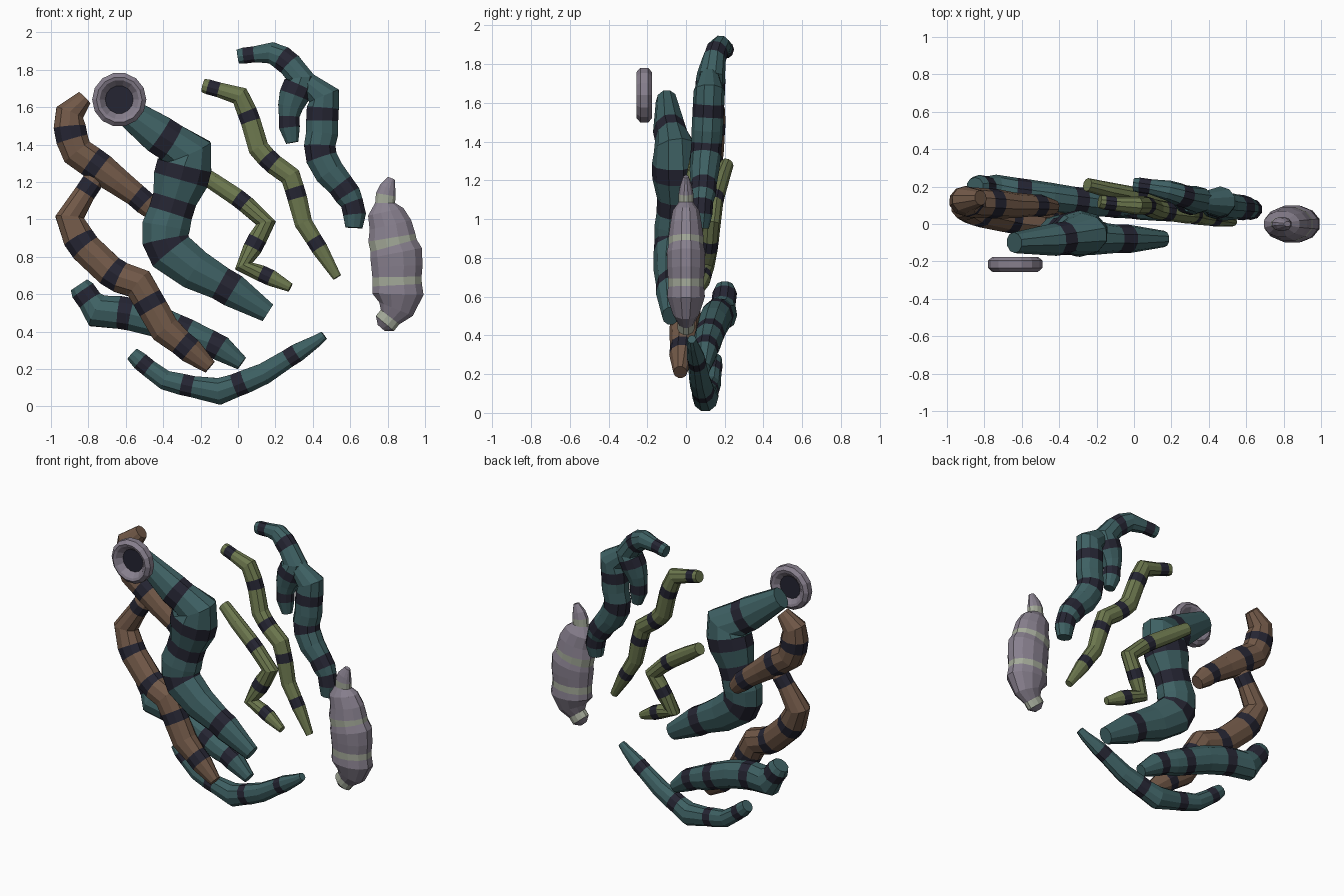
import bpy, bmesh, math
from mathutils import Vector


def material(name, rgb):
    m = bpy.data.materials.new(name)
    m.diffuse_color = (*rgb, 1)
    return m


TEAL = material("teal", (0.048, 0.118, 0.125))
DARK = material("dark_band", (0.018, 0.018, 0.032))
BROWN = material("brown", (0.165, 0.098, 0.064))
OLIVE = material("olive", (0.15, 0.185, 0.076))
LAVENDER = material("lavender", (0.245, 0.215, 0.27))
PALE = material("pale_band", (0.37, 0.40, 0.32))


def finish(bm, name, mats):
    bmesh.ops.recalc_face_normals(bm, faces=bm.faces)
    me = bpy.data.meshes.new(name)
    bm.to_mesh(me)
    bm.free()
    for m in mats:
        me.materials.append(m)
    ob = bpy.data.objects.new(name, me)
    bpy.context.collection.objects.link(ob)
    return ob


def bridge(bm, a, b, mat):
    n = len(a)
    for i in range(n):
        f = bm.faces.new((a[i], a[(i + 1) % n], b[(i + 1) % n], b[i]))
        f.material_index = mat


def tube(name, pts, bands, color, half=0.035, band_color=DARK, depth=0.9, sides=10):
    """Tapered tube through (x, y, z, radius); listed points become bands."""
    path = []  # position, radius, material of the following section
    for i, p in enumerate(pts):
        c = Vector(p[:3])
        if i not in bands:
            path.append((c, p[3], 0))
            continue
        before = (Vector(pts[i - 1][:3]) - c).normalized()
        after = (Vector(pts[i + 1][:3]) - c).normalized()
        path += [(c + before * half, p[3], 1), (c + after * half, p[3], 0)]
    bm = bmesh.new()
    rings = []
    last = len(path) - 1
    for i, (c, r, _) in enumerate(path):
        t = Vector()
        if i > 0:
            t += (c - path[i - 1][0]).normalized()
        if i < last:
            t += (path[i + 1][0] - c).normalized()
        t.normalize()
        side = t.cross(Vector((0, 1, 0))).normalized()
        up = side.cross(t)
        angles = [2 * math.pi * (k + 0.5) / sides for k in range(sides)]
        rings.append([bm.verts.new(c + side * r * math.cos(a) + up * r * depth * math.sin(a))
                      for a in angles])
    for i in range(last):
        bridge(bm, rings[i], rings[i + 1], path[i][2])
    bm.faces.new(rings[0])
    bm.faces.new(rings[-1])
    return finish(bm, name, (color, band_color))


# Large teal tentacle in front
tube("large_front_tentacle", [
    (-.64, -.10, 1.61, .07), (-.39, -.08, 1.43, .11), (-.27, -.055, 1.36, .14),
    (-.295, -.05, 1.25, .155), (-.35, -.05, 1.07, .125), (-.385, -.055, .96, .135),
    (-.39, -.06, .85, .13), (-.23, -.075, .73, .115), (-.06, -.08, .64, .095),
    (.16, -.08, .50, .055)], (1, 3, 4, 6, 8), TEAL, .04, depth=.8)

# Brown tentacles on the left
tube("upper_brown_tentacle", [
    (-.82, .14, 1.65, .045), (-.90, .13, 1.57, .08), (-.90, .12, 1.46, .09),
    (-.86, .115, 1.36, .09), (-.76, .11, 1.29, .088), (-.64, .10, 1.20, .076),
    (-.52, .10, 1.11, .066), (-.43, .09, 1.02, .045)], (2, 4, 6), BROWN)
tube("lower_brown_tentacle", [
    (-.75, .10, 1.24, .045), (-.80, .10, 1.17, .06), (-.90, .09, 1.01, .08),
    (-.84, .065, .87, .088), (-.66, .03, .70, .088), (-.53, .01, .655, .09),
    (-.47, 0, .55, .085), (-.39, -.01, .41, .085), (-.28, -.02, .32, .072),
    (-.15, -.03, .21, .04)], (1, 3, 4, 6, 8), BROWN)

# Teal tentacles along the bottom
tube("lower_left_tentacle", [
    (-.85, .20, .65, .055), (-.81, .20, .59, .07), (-.75, .18, .51, .095),
    (-.60, .16, .50, .092), (-.45, .14, .46, .09), (-.30, .12, .40, .085),
    (-.21, .11, .36, .08), (-.12, .10, .33, .072), (.02, .09, .23, .04)],
    (1, 3, 5, 7), TEAL)
tube("bottom_tentacle", [
    (-.565, .15, .28, .04), (-.50, .14, .22, .05), (-.39, .13, .14, .055),
    (-.27, .115, .11, .06), (-.10, .10, .08, .075), (.01, .085, .12, .066),
    (.14, .07, .175, .06), (.29, .055, .27, .052), (.42, .035, .35, .034),
    (.46, .03, .38, .025)], (1, 3, 5, 7), TEAL, .03)

# Thin olive tentacles in the middle
tube("short_olive_tentacle", [
    (-.25, .21, 1.28, .04), (-.13, .18, 1.20, .048), (.02, .15, 1.10, .05),
    (.15, .13, .98, .055), (.09, .12, .87, .053), (.03, .10, .75, .05),
    (.15, .09, .70, .046), (.28, .07, .635, .025)], (2, 4, 6), OLIVE, .03)
tube("long_olive_tentacle", [
    (-.185, .12, 1.715, .038), (-.13, .11, 1.70, .042), (.01, .10, 1.66, .055),
    (.06, .10, 1.55, .056), (.11, .08, 1.38, .058), (.17, .07, 1.31, .057),
    (.28, .055, 1.23, .058), (.31, .05, 1.14, .055), (.35, .04, .98, .05),
    (.42, .03, .87, .046), (.53, .01, .69, .025)], (1, 3, 5, 7, 9), OLIVE, .03)

# Teal tentacles at the upper right
tube("top_tentacle", [
    (0, .21, 1.87, .04), (.06, .205, 1.88, .045), (.18, .18, 1.89, .06),
    (.26, .15, 1.85, .068), (.34, .13, 1.75, .08), (.31, .125, 1.69, .085),
    (.28, .12, 1.60, .07), (.27, .115, 1.52, .058), (.29, .11, 1.41, .035)],
    (1, 3, 5, 7), TEAL, .03)
tube("right_tentacle", [
    (.36, .12, 1.74, .055), (.46, .12, 1.66, .09), (.45, .115, 1.56, .09),
    (.45, .11, 1.46, .09), (.43, .105, 1.36, .088), (.49, .095, 1.25, .085),
    (.57, .09, 1.16, .075), (.625, .08, 1.06, .064), (.62, .075, .955, .048)],
    (2, 4, 6, 7), TEAL)

# Ridged segmented body with pale bands
tube("segmented_body", [
    (.82, 0, 1.22, .02), (.80, 0, 1.17, .045), (.785, 0, 1.11, .055),
    (.79, 0, 1.04, .10), (.815, 0, .97, .118), (.825, 0, .88, .132),
    (.845, 0, .82, .145), (.85, 0, .75, .142), (.85, 0, .67, .136),
    (.855, 0, .60, .142), (.845, 0, .52, .10), (.80, 0, .46, .065),
    (.765, 0, .42, .025)], (2, 5, 8, 11), LAVENDER, .022, PALE, .71, 12)


def suction_ring(cx, cz, sides=14):
    """Rounded ring around a dark recessed disc, turned about the y axis."""
    profile = [(.075, -.215), (.105, -.25), (.122, -.256), (.145, -.235),
               (.145, -.195), (.122, -.176), (.105, -.18), (.075, -.205)]
    bm = bmesh.new()
    rings = [[bm.verts.new((cx + r * math.cos(2 * math.pi * k / sides), y,
                            cz + r * math.sin(2 * math.pi * k / sides)))
              for k in range(sides)] for r, y in profile]
    for a, b in zip(rings, rings[1:]):
        bridge(bm, a, b, 0)
    for ring in (rings[0], rings[-1]):
        bm.faces.new(ring).material_index = 1
    return finish(bm, "suction_ring", (LAVENDER, DARK))


suction_ring(-.635, 1.64)
